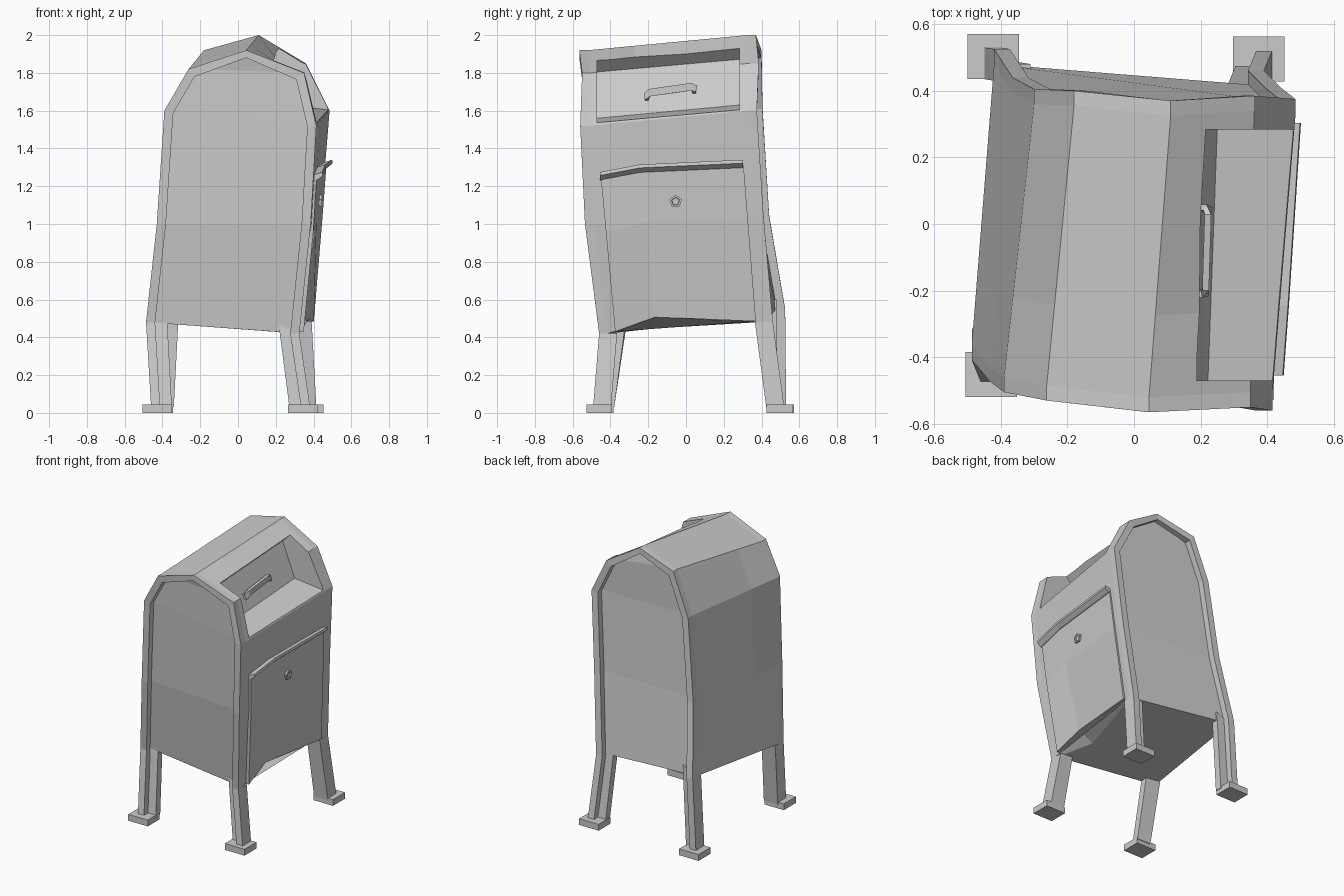
import bpy, math
from mathutils import Vector as V

if "Cube" in bpy.data.objects:
    bpy.data.objects.remove(bpy.data.objects["Cube"])

# Corner paths of the two arches: left foot, body bottom, up over the ridge, right foot
FRONT = [V(p) for p in [(-.46, -.475, .03), (-.487, -.408, .48), (-.43, -.475, 1), (-.39, -.505, 1.6),
         (-.262, -.53, 1.82), (.045, -.565, 1.92), (.35, -.55, 1.8), (.415, -.56, 1.52),
         (.385, -.535, 1), (.325, -.46, .42), (.382, -.492, .03)]]
BACK = [V(p) for p in [(-.45, .53, .03), (-.42, .525, .55), (-.365, .44, 1.05), (-.3, .405, 1.62),
        (-.18, .4, 1.92), (.11, .37, 2), (.36, .385, 1.85), (.485, .375, 1.6),
        (.44, .41, 1.05), (.39, .46, .48), (.415, .52, .03)]]
REC = V((0, .045, 0))          # panel recess depth


def mesh(name, verts, faces):
    me = bpy.data.meshes.new(name)
    me.from_pydata([tuple(v) for v in verts], [], faces)
    ob = bpy.data.objects.new(name, me)
    bpy.context.collection.objects.link(ob)
    bpy.context.view_layer.objects.active = ob
    ob.select_set(True)
    bpy.ops.object.mode_set(mode='EDIT')
    bpy.ops.mesh.select_all(action='SELECT')
    bpy.ops.mesh.normals_make_consistent(inside=False)
    bpy.ops.object.mode_set(mode='OBJECT')
    ob.select_set(False)
    return ob


def loft(name, rings, caps=None):
    n = len(rings[0])
    faces = [(r * n + i, r * n + (i + 1) % n, (r + 1) * n + (i + 1) % n, (r + 1) * n + i)
             for r in range(len(rings) - 1) for i in range(n)]
    last = (len(rings) - 1) * n
    for off in (0, last):
        faces += [tuple(off + i for i in f) for f in (caps or [tuple(range(n))])]
    return mesh(name, [v for r in rings for v in r], faces)


def side_x(y, z):
    """x of the right wall below the eave"""
    t = (y + .5) / .92
    pts = [FRONT[i].lerp(BACK[i], t) for i in (7, 8, 9)]
    a, b = (pts[0], pts[1]) if z > pts[1].z else (pts[1], pts[2])
    return b.lerp(a, (z - b.z) / (a.z - b.z)).x


# Body shell: three stations, the middle one dented at the lower right
f = [p + REC for p in FRONT[1:-1]]
b = [p - REC for p in BACK[1:-1]]
m = [p.lerp(q, .29) for p, q in zip(f, b)]
m[8] = V((.322, -.165, .507))
f.append(f[8] + V((-.015, 0, .002)))
m.append(V((.22, -.165, .447)))
b.append(b[8] + V((-.015, 0, .002)))
end_caps = [(i, i + 1, 7 - i, 8 - i) for i in range(3)] + [(3, 4, 5), (8, 9, 0)]
body = loft("body", [f, m, b], end_caps)

# Slot recess cut into the right roof
sec_f = [(.19, 1.868), (.125, 1.805), (.222, 1.56), (.43, 1.535), (.6, 1.515), (.6, 2), (.23, 2)]
sec_b = [(.22, 1.935), (.155, 1.872), (.25, 1.63), (.475, 1.605), (.65, 1.585), (.65, 2.1), (.255, 2.1)]
cutter = loft("slot_cutter", [[V((x, -.47, z)) for x, z in sec_f],
                              [V((x, .283, z)) for x, z in sec_b]])
cutter.hide_render = True
mod = body.modifiers.new("slot", 'BOOLEAN')
mod.operation, mod.solver, mod.object = 'DIFFERENCE', 'EXACT', cutter
bpy.context.view_layer.objects.active = body
bpy.ops.object.modifier_apply(modifier=mod.name)
bpy.data.objects.remove(cutter)


# Arch frames running down onto the legs
def frame(name, path, depth, w=.048):
    rings = []
    for i, p in enumerate(path):
        ns = []
        for a, c in ((i - 1, i), (i, i + 1)):
            if a >= 0 and c < len(path):
                d = path[c] - path[a]
                ns.append(V((d.z, 0, -d.x)).normalized())
        n = sum(ns, V()).normalized()
        q = p + n * ((.038 if i == 5 else w) / n.dot(ns[0]))
        rings.append([p, q, q + depth, p + depth])
    loft(name, rings)


frame("front_arch_frame", FRONT, REC)
frame("back_arch_frame", BACK, -REC)

# Legs behind the frames, and feet
feet = {"front_left": (-.428, -.452), "front_right": (.343, -.46),
        "back_left": (-.422, .503), "back_right": (.375, .495)}
for side, path, s in (("front", FRONT, 1), ("back", BACK, -1)):
    for lr, top, bot, k in (("left", path[1], path[0], 1), ("right", path[-2], path[-1], -1)):
        rings = []
        for p, up in ((top, .05), (bot, 0)):
            o = p + REC * s
            inn = V((.11 * k, 0, up))
            dy = V((0, .05 * s, 0))
            rings.append([o, o + inn, o + inn + dy, o + dy])
        loft(f"{side}_{lr}_leg", rings)
        x, y = feet[f"{side}_{lr}"]
        bpy.ops.mesh.primitive_cube_add(size=1, location=(x, y, .0225))
        foot = bpy.context.object
        foot.name = f"{side}_{lr}_foot"
        foot.scale = (.155, .135, .045)
        foot.select_set(False)

# Collection door on the right wall, slightly proud, kinked at the bottom
top = [(-.45, 1.24), (-.24, 1.28), (.305, 1.31)]
bottom = [(-.375, .43), (-.165, .507), (.37, .485)]
rows = []
for v in (0, .35, 1):
    pts = []
    for (y0, z0), (y1, z1) in zip(top, bottom):
        y, z = y0 + (y1 - y0) * v, z0 + (z1 - z0) * v
        pts.append(V((side_x(y, z) + .014, y, z)))
    if v == 1:
        pts[1].x = .334
    rows.append(pts + [p - V((.03, 0, 0)) for p in reversed(pts)])
loft("door", rows)

# Rain lip above the door
lip = []
for y, z in ((-.455, 1.235), (-.245, 1.275), (.303, 1.3)):
    x = side_x(y, z)
    lip.append([V((x + dx, y, z + dz)) for dx, dz in
                ((-.02, -.01), (.022, 0), (.048, .022), (.045, .04), (.015, .03), (-.02, .02))])
loft("door_lip", lip)

# Five-sided lock with a sunken middle
ky, kz = -.055, 1.12
kx = side_x(ky, kz) + .014
loft("door_lock", [[V((kx + d, ky + r * math.sin(a * math.tau / 5), kz + r * math.cos(a * math.tau / 5)))
                    for a in range(5)]
                   for d, r in ((-.02, .035), (.012, .035), (.012, .023), (.004, .02))])

# Strap handle inside the slot
path = [(.165, -.205, 1.67), (.212, -.21, 1.675), (.215, -.195, 1.695),
        (.222, .03, 1.727), (.222, .046, 1.715), (.19, .046, 1.705)]
rings = []
for i, p in enumerate(path):
    d = (V(path[min(i + 1, 5)]) - V(path[max(i - 1, 0)])).normalized()
    u = d.cross(V((0, 0, 1))).normalized() * .01
    w = d.cross(u).normalized() * .02
    rings.append([V(p) + u + w, V(p) + u - w, V(p) - u - w, V(p) - u + w])
loft("slot_handle", rings)
